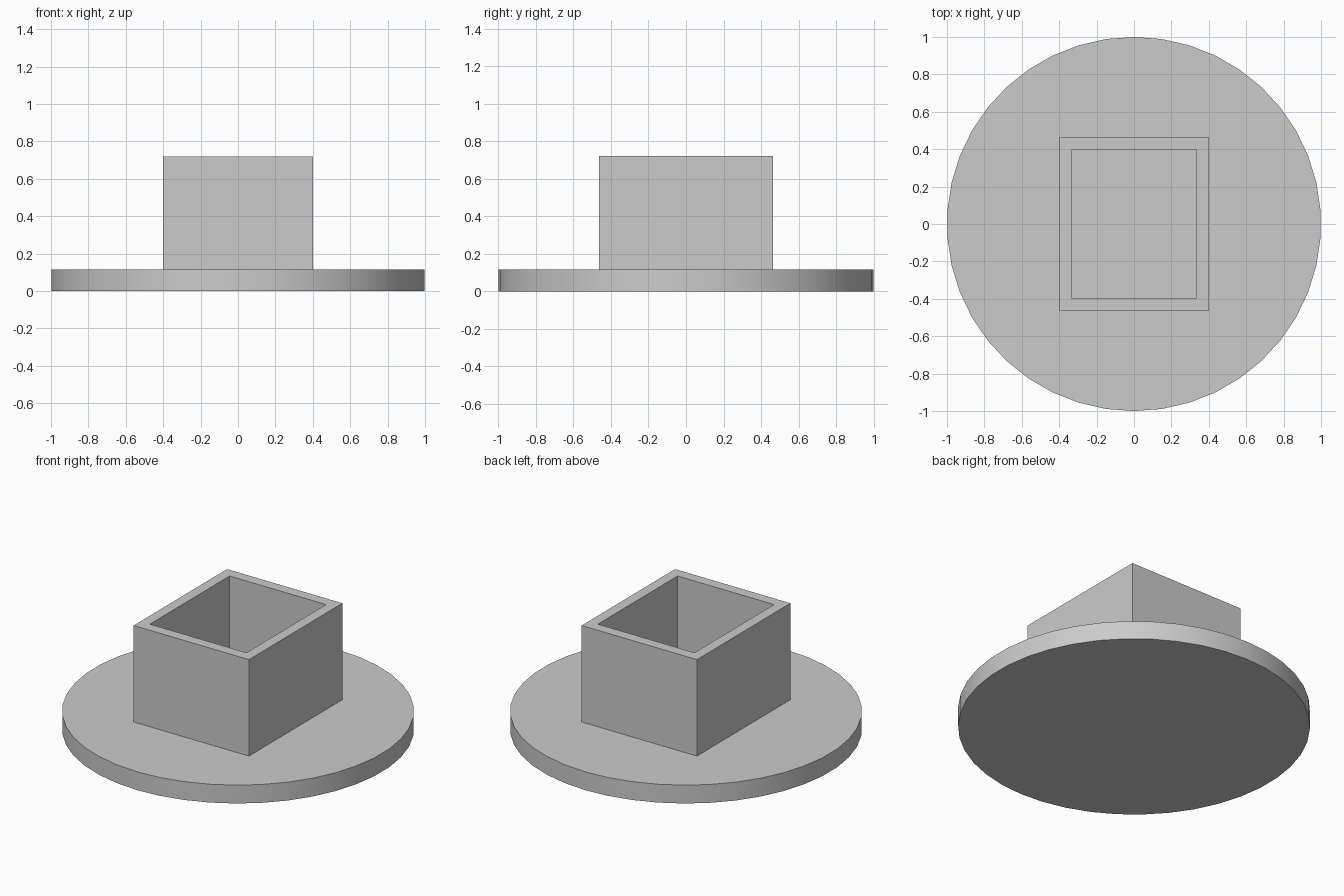
import bpy
import bmesh
from mathutils import Matrix

cube = bpy.data.objects.get("Cube")
if cube:
    bpy.data.objects.remove(cube, do_unlink=True)

DISC_TOP = 0.115
SOCKET_TOP = 0.72

grey = bpy.data.materials.new("plain grey")
grey.use_nodes = True
colour = (0.6, 0.6, 0.6, 1)
grey.diffuse_color = colour
grey.node_tree.nodes["Principled BSDF"].inputs["Base Color"].default_value = colour


def finish(name, bm):
    bmesh.ops.recalc_face_normals(bm, faces=bm.faces)
    mesh = bpy.data.meshes.new(name)
    bm.to_mesh(mesh)
    bm.free()
    mesh.materials.append(grey)
    obj = bpy.data.objects.new(name, mesh)
    bpy.context.collection.objects.link(obj)
    return obj


# Round base disc with a smooth rim
bm = bmesh.new()
bmesh.ops.create_cone(bm, cap_ends=True, segments=42, radius1=1, radius2=1,
                      depth=DISC_TOP,
                      matrix=Matrix.Translation((0, 0, DISC_TOP / 2)))
base = finish("base_disc", bm)
bpy.ops.object.select_all(action="DESELECT")
base.select_set(True)
bpy.context.view_layer.objects.active = base
bpy.ops.object.shade_smooth_by_angle()

# Rectangular open socket: outer and inner loops joined by walls and a top lip
bm = bmesh.new()


def ring(hx, hy, z):
    return [bm.verts.new((sx * hx, sy * hy, z))
            for sx, sy in ((-1, -1), (1, -1), (1, 1), (-1, 1))]


rings = [ring(0.4, 0.463, DISC_TOP), ring(0.4, 0.463, SOCKET_TOP),
         ring(0.335, 0.395, SOCKET_TOP), ring(0.335, 0.395, DISC_TOP)]
for a, b in zip(rings, rings[1:] + rings[:1]):
    for i in range(4):
        j = (i + 1) % 4
        bm.faces.new((a[i], a[j], b[j], b[i]))
finish("square_socket", bm)
